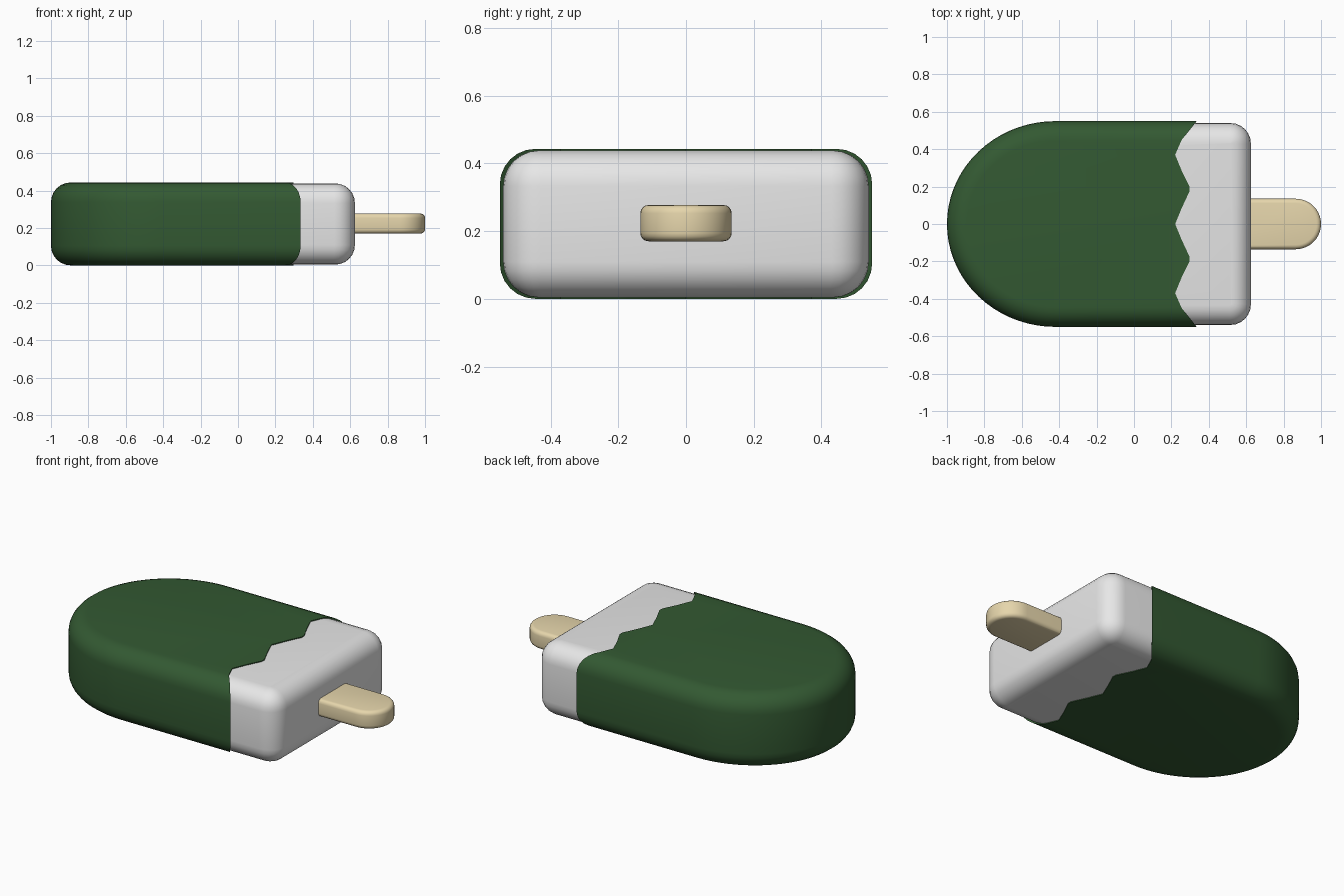
import bpy, bmesh, math

if "Cube" in bpy.data.objects:
    bpy.data.objects.remove(bpy.data.objects["Cube"])


def material(name, rgb):
    m = bpy.data.materials.new(name)
    m.diffuse_color = (*rgb, 1)
    m.use_nodes = True
    m.node_tree.nodes["Principled BSDF"].inputs["Base Color"].default_value = m.diffuse_color
    return m


GREEN = material("green coating", (0.033, 0.10, 0.032))
WHITE = material("white cream", (0.80, 0.80, 0.80))
WOOD = material("pale wood", (0.79, 0.67, 0.41))


def arc(cx, cy, rx, ry, a0, a1, n):
    """Points along an elliptical arc, angles in degrees."""
    angles = [math.radians(a0 + (a1 - a0) * i / n) for i in range(n + 1)]
    return [(cx + rx * math.cos(a), cy + ry * math.sin(a)) for a in angles]


def slab(name, outline, z0, z1, mat, rim=0.0, segments=6):
    """Extrude an outline and round its top and bottom rims."""
    bm = bmesh.new()
    base = bm.faces.new([bm.verts.new((x, y, z0)) for x, y in outline])
    top = bmesh.ops.extrude_face_region(bm, geom=[base], use_keep_orig=True)
    verts = [v for v in top["geom"] if isinstance(v, bmesh.types.BMVert)]
    bmesh.ops.translate(bm, verts=verts, vec=(0, 0, z1 - z0))
    bmesh.ops.recalc_face_normals(bm, faces=bm.faces[:])
    if rim:
        rims = [e for e in bm.edges if abs(e.verts[0].co.z - e.verts[1].co.z) < 1e-6]
        bmesh.ops.bevel(bm, geom=rims, offset=rim, segments=segments,
                        profile=0.5, affect='EDGES', clamp_overlap=False)
    mesh = bpy.data.meshes.new(name)
    bm.to_mesh(mesh)
    bm.free()
    mesh.materials.append(mat)
    obj = bpy.data.objects.new(name, mesh)
    bpy.context.collection.objects.link(obj)
    return obj


def smooth(obj):
    bpy.ops.object.select_all(action='DESELECT')
    obj.select_set(True)
    bpy.context.view_layer.objects.active = obj
    bpy.ops.object.shade_smooth_by_angle(angle=math.radians(35))


# Cream body: round nose on the left, small rounded corners on the right
cream_outline = (arc(-0.42, 0, 0.57, 0.54, 90, 270, 36)
                 + arc(0.515, -0.43, 0.11, 0.11, -90, 0, 6)
                 + arc(0.515, 0.43, 0.11, 0.11, 0, 90, 6))
cream = slab("cream_body", cream_outline, 0.004, 0.438, WHITE, 0.105)

# Coating: slightly larger shell, cut along a zigzag drip line
coating_outline = (arc(-0.42, 0, 0.58, 0.55, 90, 270, 36)
                   + [(0.5, -0.55), (0.5, 0.55)])
coating = slab("coating", coating_outline, 0.0, 0.443, GREEN, 0.105)

half = [(0.22, 0), (0.255, 0.085), (0.297, 0.175), (0.297, 0.2), (0.255, 0.285),
        (0.22, 0.37), (0.255, 0.45), (0.30, 0.505), (0.335, 0.55), (0.335, 0.7)]
zigzag = [(x, -y) for x, y in half[:0:-1]] + half
cutter = slab("zigzag_cutter", zigzag + [(0.9, 0.7), (0.9, -0.7)], -0.3, 0.8, GREEN)
cutter.hide_render = True
cut = coating.modifiers.new("zigzag", 'BOOLEAN')
cut.operation = 'DIFFERENCE'
cut.solver = 'EXACT'
cut.object = cutter
bpy.context.view_layer.objects.active = coating
bpy.ops.object.modifier_apply(modifier=cut.name)
bpy.data.objects.remove(cutter)

# Wooden stick with a rounded tip
stick_outline = [(0.5, 0.135), (0.5, -0.135)] + arc(0.865, 0, 0.135, 0.135, -90, 90, 20)
stick = slab("stick", stick_outline, 0.17, 0.277, WOOD, 0.024, 4)

for part in (cream, coating, stick):
    smooth(part)
